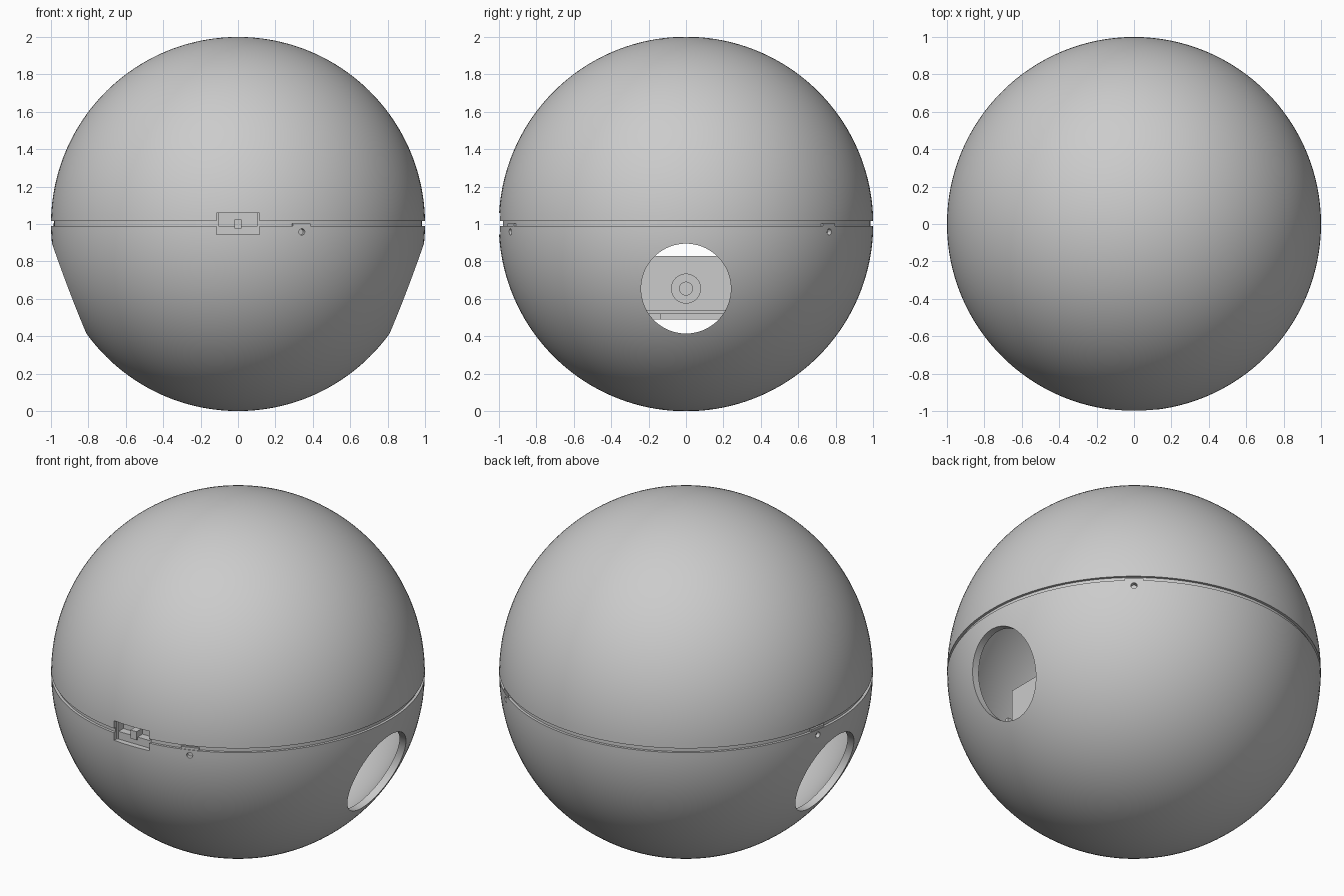
import bpy, bmesh, math
from mathutils import Matrix, Vector

if "Cube" in bpy.data.objects:
    bpy.data.objects.remove(bpy.data.objects["Cube"])

grey = bpy.data.materials.new("plain grey")
grey.use_nodes = True
grey.diffuse_color = (0.6, 0.6, 0.6, 1)
grey.node_tree.nodes["Principled BSDF"].inputs["Base Color"].default_value = (0.6, 0.6, 0.6, 1)

MID = 1.0                 # height of the ball's centre
OUTER, INNER = 1.0, 0.96  # shell radii


def finish(name, bm):
    bmesh.ops.recalc_face_normals(bm, faces=bm.faces)
    mesh = bpy.data.meshes.new(name)
    bm.to_mesh(mesh)
    bm.free()
    mesh.materials.append(grey)
    ob = bpy.data.objects.new(name, mesh)
    bpy.context.collection.objects.link(ob)
    return ob


def lathe(name, profile, steps=128):
    bm = bmesh.new()
    verts = [bm.verts.new((r, 0, z)) for r, z in profile]
    edges = [bm.edges.new((a, b)) for a, b in zip(verts, verts[1:] + verts[:1])]
    bmesh.ops.spin(bm, geom=verts + edges, cent=(0, 0, 0), axis=(0, 0, 1),
                   angle=math.tau, steps=steps, use_merge=True)
    bmesh.ops.remove_doubles(bm, verts=bm.verts, dist=1e-5)
    bmesh.ops.dissolve_degenerate(bm, edges=bm.edges, dist=1e-5)
    return finish(name, bm)


def box(name, low, high, turn=0.0):
    low, high = Vector(low), Vector(high)
    bm = bmesh.new()
    mat = (Matrix.Rotation(turn, 4, "Z") @ Matrix.Translation((low + high) / 2)
           @ Matrix.Diagonal((*(high - low), 1)))
    bmesh.ops.create_cube(bm, size=1, matrix=mat)
    return finish(name, bm)


def rod(name, radius, start, end, z, turn=0.0, sides=64):
    # cylinder lying along the turned x axis
    bm = bmesh.new()
    mat = (Matrix.Rotation(turn, 4, "Z") @ Matrix.Translation(((start + end) / 2, 0, z))
           @ Matrix.Rotation(math.pi / 2, 4, "Y"))
    bmesh.ops.create_cone(bm, cap_ends=True, segments=sides, radius1=radius,
                          radius2=radius, depth=end - start, matrix=mat)
    return finish(name, bm)


def cut(target, cutter):
    cutter.hide_render = True
    mod = target.modifiers.new("cut", "BOOLEAN")
    mod.operation = "DIFFERENCE"
    mod.solver = "EXACT"
    mod.object = cutter
    bpy.context.view_layer.objects.active = target
    bpy.ops.object.modifier_apply(modifier=mod.name)
    bpy.data.objects.remove(cutter)


def smooth(ob):
    bpy.ops.object.select_all(action="DESELECT")
    ob.select_set(True)
    bpy.context.view_layer.objects.active = ob
    bpy.ops.object.shade_smooth_by_angle(angle=math.radians(25))


def shell(name, edge_z, sign):
    # half of a hollow ball, from its rim to its pole and back inside
    def arc(radius, n=48):
        first = math.asin((edge_z - MID) * sign / radius)
        angles = [first + (math.pi / 2 - first) * i / n for i in range(n + 1)]
        return [(radius * math.cos(a), MID + sign * radius * math.sin(a)) for a in angles]
    return lathe(name, arc(OUTER) + arc(INNER)[::-1])


upper = shell("upper_shell", 1.015, 1)
lower = shell("lower_shell", 0.99, -1)
lip = lathe("joint_lip", [(0.985, 0.975), (0.985, 1.03), (0.945, 1.03), (0.945, 0.975)])

# Round openings on both sides
cut(lower, rod("opening_cutter", 0.24, -1.2, 1.2, 0.655, sides=96))

# Three screw holes, each under a small raised tab
for i in range(3):
    turn = math.radians(-70 + 120 * i)
    cut(lower, rod("screw_cutter", 0.017, 0.9, 1.1, 0.958, turn, 24))
    rod("screw", 0.016, 0.93, 0.975, 0.958, turn, 24)
    box("screw_tab", (0.95, -0.05, 0.985), (0.996, 0.05, 1.004), turn)

# Socket recess at the front
for part in (upper, lower, lip):
    cut(part, box("socket_cutter", (-0.115, -1.1, 0.945), (0.115, -0.9, 1.06)))
box("socket_back", (-0.125, -0.92, 0.935), (0.125, -0.90, 1.07))
box("socket_ledge", (-0.115, -0.965, 0.945), (0.115, -0.91, 0.99))
box("socket_plug", (-0.02, -0.975, 0.975), (0.02, -0.91, 1.025))
for s in (-1, 1):
    box("socket_cheek", (s * 0.115 - 0.01, -0.97, 0.945), (s * 0.115 + 0.01, -0.91, 1.06))

# Clips around the inside of the rim
for i in range(12):
    turn = math.radians(15 + 30 * i)
    box("rim_clip", (0.90, -0.04, 0.93), (0.955, 0.04, 0.985), turn)

# Inner mechanism seen through the openings
box("drive_housing", (-0.56, -0.35, 0.54), (0.56, 0.35, 0.83))
box("drive_tray", (-0.58, -0.35, 0.52), (0.58, 0.35, 0.54))
box("drive_base", (-0.57, -0.14, 0.49), (0.57, 0.35, 0.52))
box("drive_foot", (-0.54, -0.35, 0.49), (0.54, -0.14, 0.52))
hub = rod("axle_hub", 0.08, -0.58, 0.58, 0.655, sides=48)
axle = rod("axle", 0.037, -0.62, 0.62, 0.655, sides=32)

for ob in (upper, lower, lip, hub, axle):
    smooth(ob)
